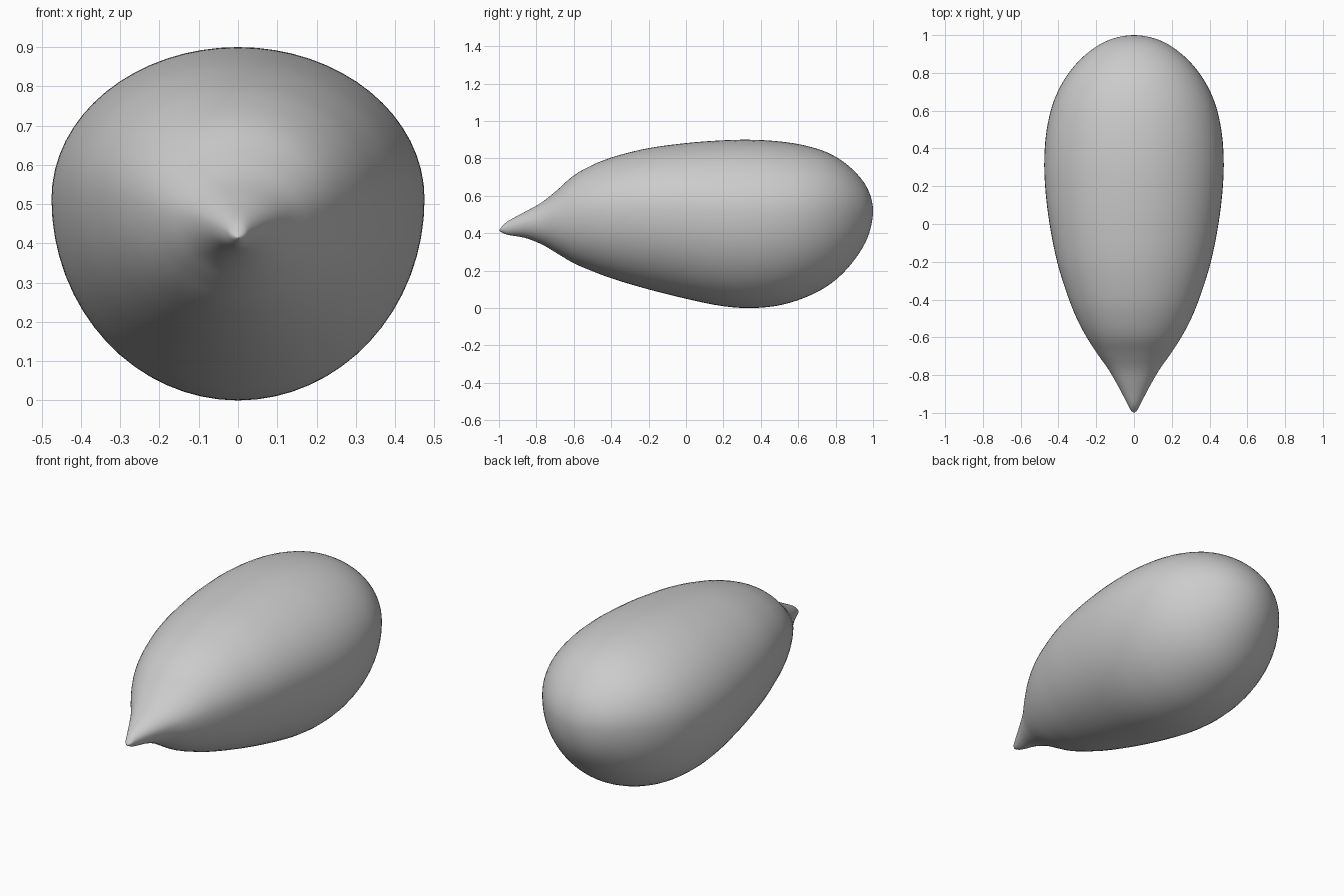
import bpy, bmesh
from math import cos, sin, pi

if "Cube" in bpy.data.objects:
    bpy.data.objects.remove(bpy.data.objects["Cube"])

# Stations along the body: y, half width, top z, bottom z
STATIONS = [
    (-1.00, 0.000, 0.415, 0.415),
    (-0.985, 0.018, 0.435, 0.405),
    (-0.95, 0.036, 0.466, 0.391),
    (-0.86, 0.083, 0.515, 0.375),
    (-0.77, 0.135, 0.566, 0.340),
    (-0.69, 0.192, 0.630, 0.293),
    (-0.60, 0.250, 0.709, 0.240),
    (-0.50, 0.303, 0.765, 0.197),
    (-0.38, 0.351, 0.811, 0.153),
    (-0.20, 0.407, 0.855, 0.100),
    (0.00, 0.447, 0.882, 0.050),
    (0.18, 0.469, 0.896, 0.013),
    (0.34, 0.475, 0.900, 0.000),
    (0.50, 0.462, 0.891, 0.015),
    (0.65, 0.425, 0.866, 0.062),
    (0.78, 0.359, 0.820, 0.135),
    (0.89, 0.264, 0.742, 0.244),
    (0.97, 0.143, 0.640, 0.375),
    (1.00, 0.000, 0.518, 0.518),
]
SIDES, STEPS = 64, 5


def spline(p0, p1, p2, p3, t):
    """Catmull-Rom point between p1 and p2."""
    return [0.5 * (2 * b + (c - a) * t + (2 * a - 5 * b + 4 * c - d) * t * t
                   + (3 * b - a - 3 * c + d) * t ** 3)
            for a, b, c, d in zip(p0, p1, p2, p3)]


# Ghost ends: pointed at the tail, mirrored at the rounded end
y, w, top, bot = STATIONS[-2]
pts = [STATIONS[0]] + STATIONS + [(y, -w, bot, top)]
path = [spline(*pts[i:i + 4], k / STEPS)
        for i in range(len(STATIONS) - 1) for k in range(STEPS)][1:]

# Loft egg-shaped rings from tail to rounded end
bm = bmesh.new()
rings = []
for y, w, top, bot in path:
    mid = bot + (top - bot) * 0.57
    ring = []
    for j in range(SIDES):
        a = 2 * pi * j / SIDES
        h = top - mid if sin(a) > 0 else mid - bot
        ring.append(bm.verts.new((w * cos(a), y, mid + h * sin(a))))
    rings.append(ring)
for r0, r1 in zip(rings, rings[1:]):
    for j in range(SIDES):
        k = (j + 1) % SIDES
        bm.faces.new((r0[j], r0[k], r1[k], r1[j]))
for ring, s in ((rings[0], STATIONS[0]), (rings[-1], STATIONS[-1])):
    tip = bm.verts.new((0, s[0], s[2]))
    for j in range(SIDES):
        bm.faces.new((tip, ring[j], ring[(j + 1) % SIDES]))
bmesh.ops.recalc_face_normals(bm, faces=bm.faces)
for f in bm.faces:
    f.smooth = True

mesh = bpy.data.meshes.new("teardrop_body")
bm.to_mesh(mesh)
bm.free()
bpy.context.collection.objects.link(bpy.data.objects.new("teardrop_body", mesh))
